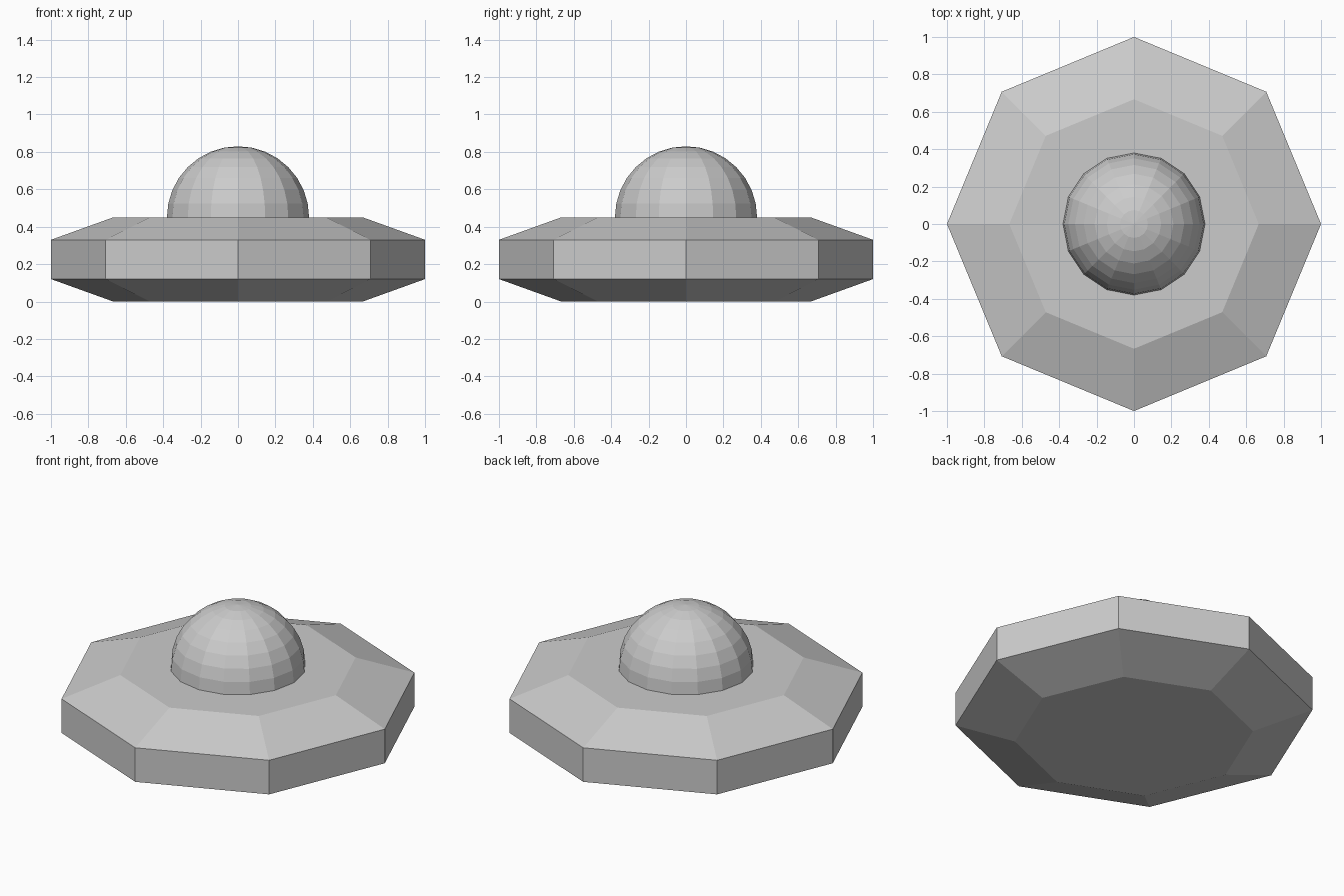
import bpy
import bmesh
from math import cos, sin, pi

cube = bpy.data.objects.get("Cube")
if cube:
    bpy.data.objects.remove(cube, do_unlink=True)

# One plain grey for the whole model
GREY = (0.6, 0.6, 0.6, 1)
grey = bpy.data.materials.new("grey")
grey.use_nodes = True
grey.diffuse_color = GREY
grey.node_tree.nodes["Principled BSDF"].inputs["Base Color"].default_value = GREY


def lathe(name, profile, sides):
    """Flat-shaded solid turned around z from (radius, height) points."""
    bm = bmesh.new()
    rings = []
    for r, z in profile:
        angles = [2 * pi * i / sides for i in range(sides)]
        rings.append([bm.verts.new((r * cos(a), r * sin(a), z)) for a in angles]
                     if r > 1e-5 else [bm.verts.new((0, 0, z))])
    for low, high in zip(rings, rings[1:]):
        for i in range(sides):
            j = (i + 1) % sides
            if len(high) == 1:
                bm.faces.new((low[i], low[j], high[0]))
            else:
                bm.faces.new((low[i], low[j], high[j], high[i]))
    # Close the flat ends
    for ring in (rings[0], rings[-1]):
        if len(ring) > 1:
            bm.faces.new(ring)
    bmesh.ops.recalc_face_normals(bm, faces=bm.faces)
    mesh = bpy.data.meshes.new(name)
    bm.to_mesh(mesh)
    bm.free()
    mesh.materials.append(grey)
    obj = bpy.data.objects.new(name, mesh)
    bpy.context.collection.objects.link(obj)
    return obj


# Eight-sided saucer body with sloped rims above and below
lathe("saucer_body", [(0.667, 0), (1, 0.12), (1, 0.33), (0.667, 0.45)], 8)

# Faceted half-sphere dome, sunk slightly into the body
R, BASE, BANDS = 0.38, 0.45, 8
dome = [(R, BASE - 0.02)]
dome += [(R * cos(t), BASE + R * sin(t))
         for t in (pi / 2 * k / BANDS for k in range(BANDS + 1))]
lathe("dome", dome, 16)
